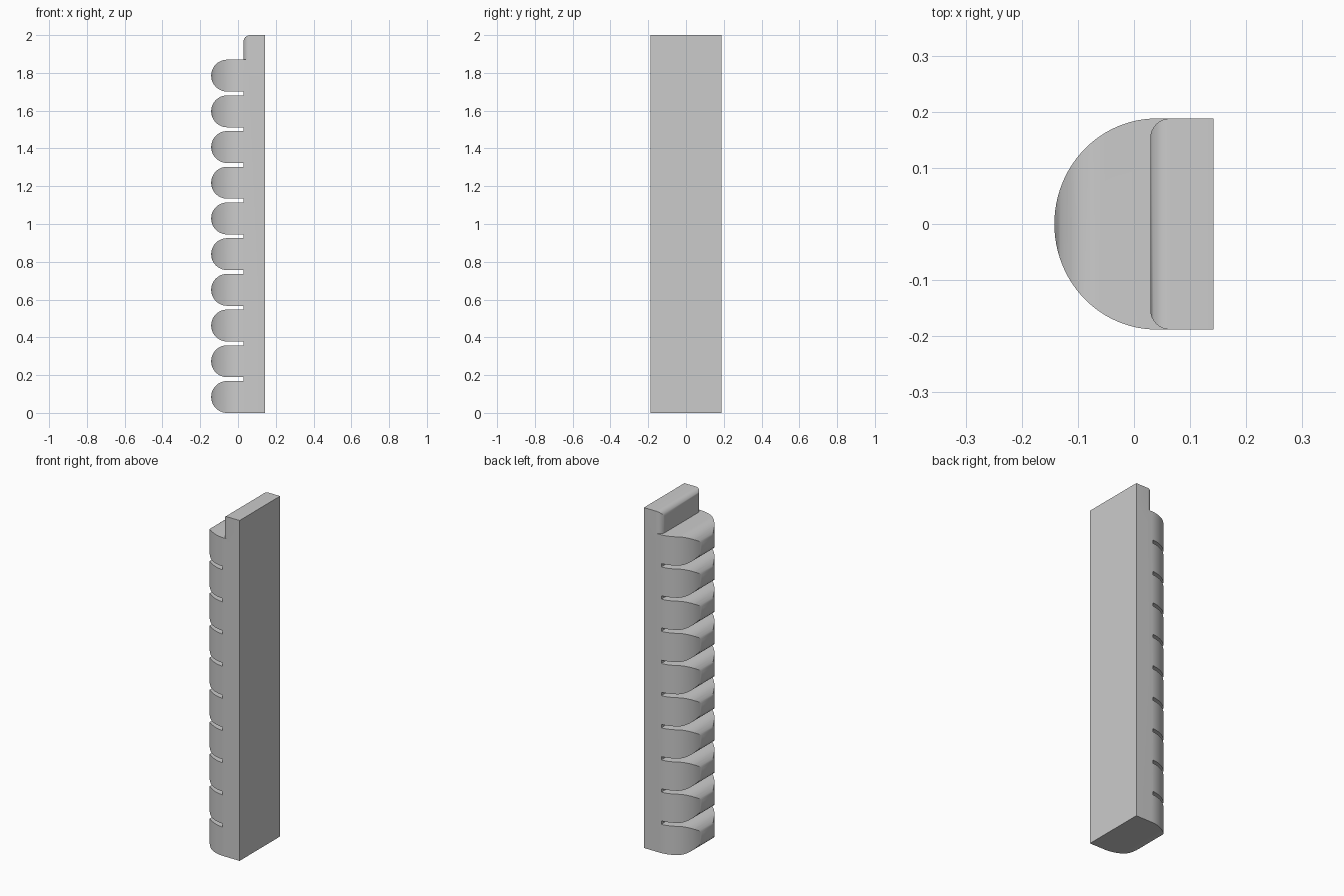
import bpy, bmesh
from math import pi, sin, cos

if "Cube" in bpy.data.objects:
    bpy.data.objects.remove(bpy.data.objects["Cube"], do_unlink=True)

BACK, SLOT, FRONT = 0.142, 0.029, -0.142   # x of flat back, slot floor, rounded tips
HALF = 0.188                               # half width in y
COUNT, PITCH, FIN = 10, 0.189, 0.169       # lobes up the body
R = FIN / 2
TOP = (COUNT - 1) * PITCH + FIN

grey = bpy.data.materials.new("light grey")
grey.use_nodes = True
colour = (0.6, 0.6, 0.6, 1)
grey.diffuse_color = colour
grey.node_tree.nodes["Principled BSDF"].inputs["Base Color"].default_value = colour


def finish(name, bm):
    bmesh.ops.recalc_face_normals(bm, faces=bm.faces)
    mesh = bpy.data.meshes.new(name)
    bm.to_mesh(mesh)
    bm.free()
    mesh.materials.append(grey)
    obj = bpy.data.objects.new(name, mesh)
    bpy.context.collection.objects.link(obj)
    return obj


def prism(name, points, direction):
    bm = bmesh.new()
    face = bm.faces.new([bm.verts.new(p) for p in points])
    new = bmesh.ops.extrude_face_region(bm, geom=[face])["geom"]
    bmesh.ops.translate(bm, vec=direction, verts=[v for v in new if isinstance(v, bmesh.types.BMVert)])
    return finish(name, bm)


def combine(target, other, operation):
    mod = target.modifiers.new(operation.lower(), 'BOOLEAN')
    mod.object, mod.operation, mod.solver = other, operation, 'EXACT'
    bpy.context.view_layer.objects.active = target
    bpy.ops.object.modifier_apply(modifier=mod.name)
    bpy.data.objects.remove(other, do_unlink=True)


# Side profile: a flat back with a column of round-nosed lobes
side = [(BACK, TOP), (BACK, 0)]
for i in range(COUNT):
    z = i * PITCH
    if i:
        side.append((SLOT, z))
    side += [(FRONT + R - R * sin(a), z + R - R * cos(a)) for a in [pi * k / 24 for k in range(25)]]
    if i < COUNT - 1:
        side.append((SLOT, z + FIN))
body = prism("ribbed_body", [(x, -0.3, z) for x, z in side], (0, 0.6, 0))

# Plan outline: straight sides running into a half ellipse
plan = [(BACK, HALF), (BACK, -HALF)]
centre = 0.04
plan += [(centre - (centre - FRONT) * sin(a), -HALF * cos(a)) for a in [pi * k / 48 for k in range(49)]]
outline = prism("plan_outline", [(x, y, -0.1) for x, y in plan], (0, 0, 2.2))
combine(body, outline, 'INTERSECT')

# Top tongue with softened front and top edges
bm = bmesh.new()
bmesh.ops.create_cube(bm, size=1)
low, high = 1.76, 2.0
for v in bm.verts:
    v.co = (BACK if v.co.x > 0 else SLOT, HALF if v.co.y > 0 else -HALF, high if v.co.z > 0 else low)
soft = [e for e in bm.edges if all(v.co.x < 0.1 for v in e.verts) and any(v.co.z > 1.9 for v in e.verts)]
bmesh.ops.bevel(bm, geom=soft, offset=0.035, segments=8, profile=0.5, affect='EDGES')
tongue = finish("top_tongue", bm)
combine(body, tongue, 'UNION')

bpy.ops.object.select_all(action='DESELECT')
body.select_set(True)
bpy.context.view_layer.objects.active = body
bpy.ops.object.shade_smooth_by_angle(angle=pi / 6)
